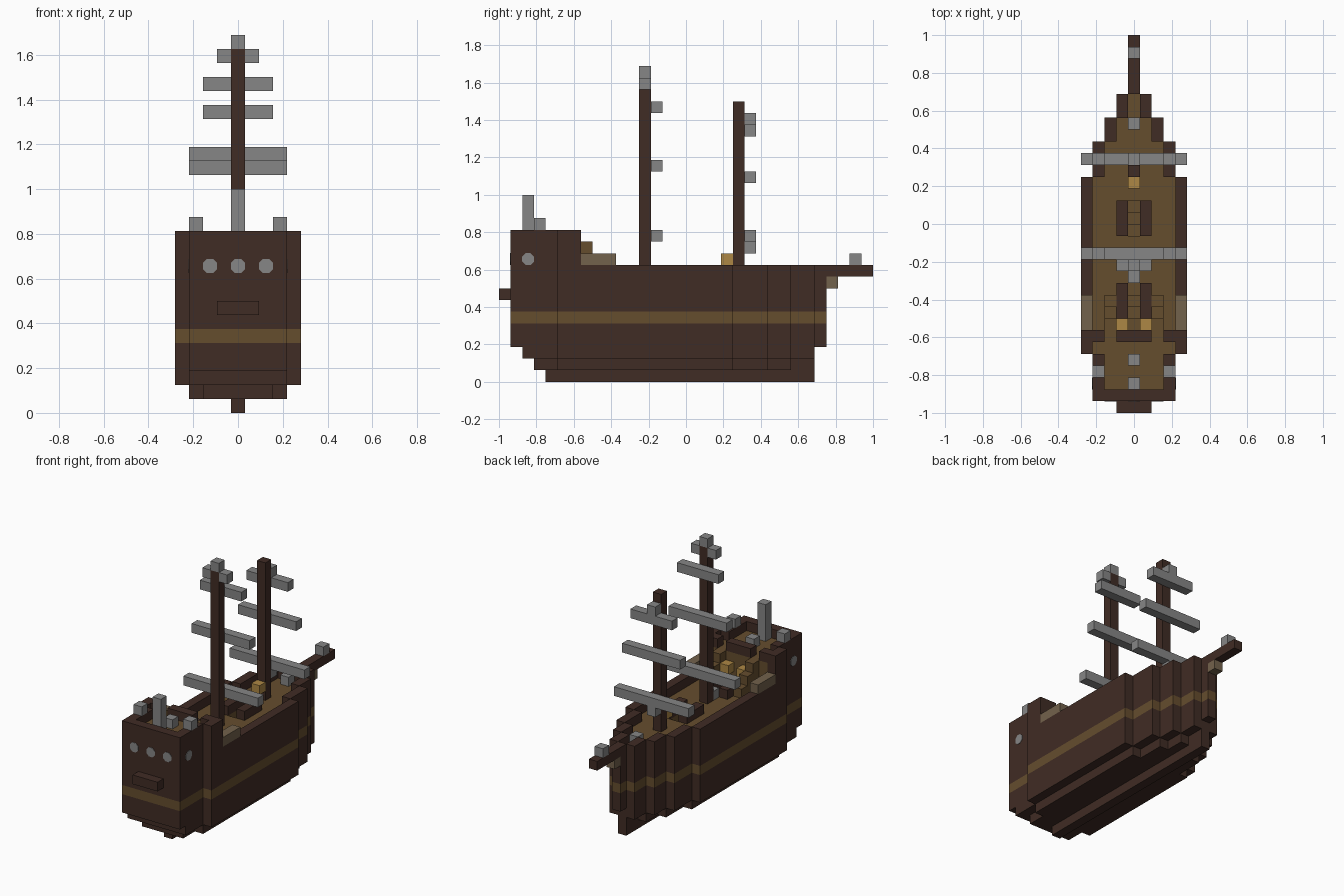
import bpy, bmesh, math
from mathutils import Matrix, Vector

cube = bpy.data.objects.get("Cube")
if cube:
    bpy.data.objects.remove(cube, do_unlink=True)

U = 1 / 16  # block size


def material(name, r, g, b):
    m = bpy.data.materials.new(name)
    m.use_nodes = True
    m.diffuse_color = (r, g, b, 1)
    m.node_tree.nodes["Principled BSDF"].inputs["Base Color"].default_value = (r, g, b, 1)
    return m


DARK = material("dark_wood", .051, .025, .018)
OAK = material("oak_wood", .130, .074, .027)
GREY = material("grey_stone", .238, .238, .238)
GOLD = material("lantern_gold", .42, .245, .058)
TAN = material("pale_wood", .171, .122, .072)

blocks = {}  # (x, y, z) cell -> part name
colours = {}


def fill(part, colour, x, y, z):
    """Fill blocks; x is an inclusive range of cells, y and z are edge to edge."""
    colours[part] = colour
    for i in range(x[0], x[1] + 1):
        for j in range(*y):
            for k in range(*z):
                blocks[i, j, k] = part


def wide(part, colour, half, y, z):
    fill(part, colour, (-half, half), y, z)


def pair(part, colour, x, y, z):
    fill(part, colour, x, y, z)
    fill(part, colour, (-x[1], -x[0]), y, z)


def carve(half, y, z):
    for i in range(-half, half + 1):
        for j in range(*y):
            for k in range(*z):
                blocks.pop((i, j, k), None)


# Hull sections from stern to bow: half width, start, end
sections = [(3, -15, -11), (4, -11, 4), (3, 4, 7), (2, 7, 9), (1, 9, 11), (0, 11, 12)]
for half, a, b in sections:
    wide("hull", DARK, half, (a, b), (3, 10))
    a, b = max(a, -14), min(b, 11)
    if a < b:
        wide("hull", DARK, half, (a, b), (2, 3))
        wide("hull", DARK, half - 1, (max(a, -13), b), (1, 2))
wide("keel", DARK, 0, (-12, 11), (0, 1))

# Raised stern
wide("hull", DARK, 3, (-15, -11), (10, 13))
wide("hull", DARK, 4, (-11, -9), (10, 13))

# Main deck sunk behind the bulwarks
for half, a, b in sections[1:-1]:
    a = max(a, -9)
    carve(half - 1, (a, b), (9, 10))
    wide("main_deck", OAK, half - 1, (a, b), (8, 9))

# Stern deck, cabin front and stair openings in its rail
for half, a, b in [(2, -14, -11), (3, -11, -10)]:
    carve(half, (a, b), (12, 13))
    wide("stern_deck", OAK, half, (a, b), (11, 12))
wide("cabin_front", OAK, 3, (-10, -9), (9, 12))
for x in (-2, 2):
    blocks.pop((x, -10, 12), None)

# Stairs up to the stern deck
for n in range(3):
    pair("stern_stairs", OAK, (2, 2), (-9 + n, -8 + n), (9, 12 - n))

# Hatches with rails and steps going below
for start in (-8, -1):
    pair("hatch_rail", DARK, (1, 1), (start, start + 3), (9, 10))
    for n in range(3):
        y = (start + n, start + n + 1)
        wide("hatch_steps", OAK, 0, y, (5, 9))
        carve(0, y, (8 - n, 9))

# Bowsprit, rudder ledge and pale trim
wide("bowsprit", DARK, 0, (11, 16), (9, 10))
wide("rudder_ledge", DARK, 1, (-16, -15), (7, 8))
pair("side_rail", TAN, (4, 4), (-9, -6), (10, 11))
wide("bow_bracket", TAN, 0, (12, 13), (8, 9))

# Masts
wide("main_mast", DARK, 0, (-4, -3), (9, 26))
wide("fore_mast", DARK, 0, (4, 5), (9, 24))

# Yards: half width, position, height
for half, y, z in [(4, -3, 12), (3, -3, 18), (2, -3, 23),
                   (4, 5, 12), (3, 5, 17), (2, 5, 21), (0, 5, 11), (0, 5, 22)]:
    wide("yards", GREY, half, (y, y + 1), (z, z + 1))
pair("mast_cap", GREY, (1, 1), (-4, -3), (25, 26))
wide("mast_cap", GREY, 0, (-4, -3), (26, 27))

# Grey fittings
wide("stern_pole", GREY, 0, (-14, -13), (12, 16))
pair("stern_posts", GREY, (3, 3), (-13, -12), (13, 14))
for y, z in [(-12, 12), (-5, 9), (8, 9), (14, 10)]:
    wide("deck_fittings", GREY, 0, (y, y + 1), (z, z + 1))

# Lanterns
pair("lanterns", GOLD, (1, 1), (-9, -8), (10, 11))
wide("lanterns", GOLD, 0, (3, 4), (10, 11))


# Turn each part into a mesh of its exposed faces
def build(part):
    bm = bmesh.new()
    for cell in [c for c, p in blocks.items() if p == part]:
        for axis in range(3):
            for sign in (-1, 1):
                near = list(cell)
                near[axis] += sign
                if tuple(near) in blocks:
                    continue
                n, u, v = Vector(), Vector(), Vector()
                n[axis] = sign / 2
                u[(axis + 1) % 3] = .5
                v[(axis + 2) % 3] = sign / 2
                mid = Vector(cell) + Vector((0, .5, .5)) + n
                face = bm.faces.new([bm.verts.new((mid + p) * U)
                                     for p in (-u - v, u - v, u + v, v - u)])
                # Pale band around the hull
                face.material_index = int(part == "hull" and cell[2] == 5 and axis < 2)
    bmesh.ops.remove_doubles(bm, verts=bm.verts, dist=U / 100)
    bmesh.ops.dissolve_limit(bm, angle_limit=math.radians(1), verts=bm.verts,
                             edges=bm.edges, delimit={'MATERIAL'})
    mesh = bpy.data.meshes.new(part)
    bm.to_mesh(mesh)
    bm.free()
    mesh.materials.append(colours[part])
    if part == "hull":
        mesh.materials.append(OAK)
    bpy.context.collection.objects.link(bpy.data.objects.new(part, mesh))


for part in colours:
    build(part)


# Octagonal windows on the stern and its sides
def window(name, location, axis):
    bm = bmesh.new()
    turn = Matrix.Rotation(math.pi / 2, 4, axis) @ Matrix.Rotation(math.pi / 8, 4, 'Z')
    bmesh.ops.create_cone(bm, cap_ends=True, segments=8, radius1=U * .55,
                          radius2=U * .55, depth=.006,
                          matrix=Matrix.Translation(Vector(location) * U) @ turn)
    mesh = bpy.data.meshes.new(name)
    bm.to_mesh(mesh)
    bm.free()
    mesh.materials.append(GREY)
    bpy.context.collection.objects.link(bpy.data.objects.new(name, mesh))


for x in (-2, 0, 2):
    window("stern_window", (x, -15, 10.5), 'X')
for side in (-1, 1):
    window("side_window", (side * 3.5, -13.5, 10.5), 'Y')
